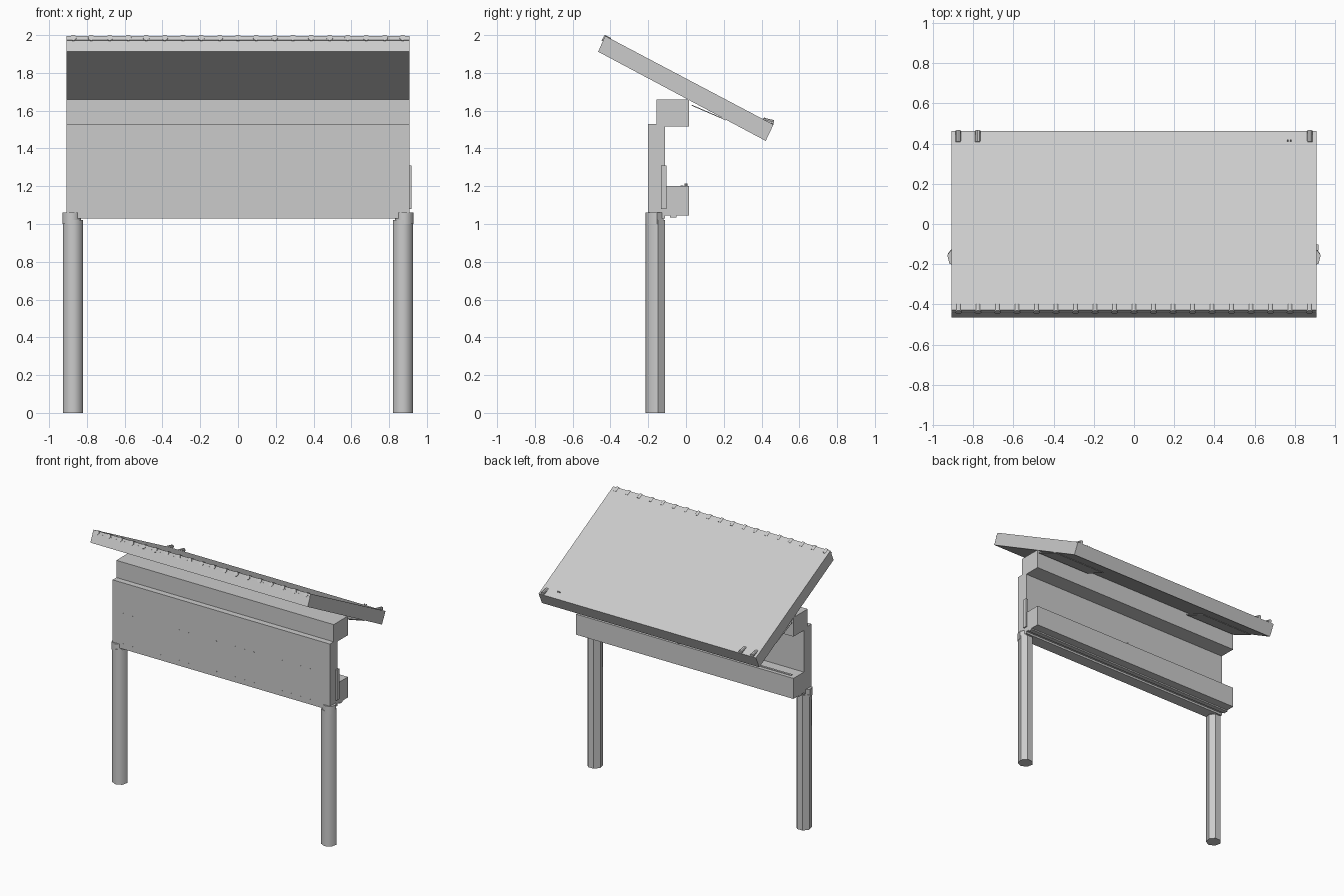
import bpy, bmesh, math
from mathutils import Vector, Matrix

if "Cube" in bpy.data.objects:
    bpy.data.objects.remove(bpy.data.objects["Cube"])


def finish(name, bm):
    bmesh.ops.recalc_face_normals(bm, faces=bm.faces)
    me = bpy.data.meshes.new(name)
    bm.to_mesh(me)
    bm.free()
    ob = bpy.data.objects.new(name, me)
    bpy.context.collection.objects.link(ob)
    return ob


def extrude_x(name, profile, x0, x1):
    """Solid from a (y, z) side profile, extruded along x."""
    bm = bmesh.new()
    face = bm.faces.new([bm.verts.new((x0, y, z)) for y, z in profile])
    ext = bmesh.ops.extrude_face_region(bm, geom=[face])
    vs = [v for v in ext["geom"] if isinstance(v, bmesh.types.BMVert)]
    bmesh.ops.translate(bm, vec=(x1 - x0, 0, 0), verts=vs)
    return finish(name, bm)


def box(name, x0, x1, y0, y1, z0, z1):
    return extrude_x(name, [(y0, z0), (y1, z0), (y1, z1), (y0, z1)], x0, x1)


def add_rod(bm, p, q, r, n=10):
    """Short rod from p to q."""
    p, q = Vector(p), Vector(q)
    m = Matrix.Translation((p + q) / 2) @ (q - p).to_track_quat('Z', 'Y').to_matrix().to_4x4()
    bmesh.ops.create_cone(bm, cap_ends=True, segments=n, radius1=r, radius2=r,
                          depth=(q - p).length, matrix=m)


def post(name, x, y, r, z0, z1):
    """Seven-sided post: rounded front, faceted back."""
    bm = bmesh.new()
    ring = [(x + r * math.cos(a), y + r * math.sin(a))
            for a in (math.radians(-90 + i * 360 / 7) for i in range(7))]
    face = bm.faces.new([bm.verts.new((a, b, z0)) for a, b in ring])
    ext = bmesh.ops.extrude_face_region(bm, geom=[face])
    bmesh.ops.translate(bm, vec=(0, 0, z1 - z0),
                        verts=[v for v in ext["geom"] if isinstance(v, bmesh.types.BMVert)])
    for f in bm.faces:
        f.smooth = True
    for e in bm.edges:
        a, b = e.verts
        upright = abs(a.co.z - b.co.z) > 0.01
        e.smooth = upright and a.co.y < y - 0.02
    return finish(name, bm)


W = 0.908

# Main boards and ledges
box("main_board", -W, W, -0.20, -0.11, 1.03, 1.53)
box("upper_beam", -W, W, -0.155, 0.015, 1.515, 1.66)
box("lower_shelf", -W, W, -0.112, 0.015, 1.045, 1.20)
box("bottom_rail", -W, W, -0.085, -0.05, 1.035, 1.047)

# Sloping roof panel
extrude_x("roof_panel", [(-0.465, 1.912), (0.422, 1.44), (0.463, 1.526), (-0.428, 1.996)], -W, W)

# Corrugation ends peeking from the roof's front edge
bm = bmesh.new()
slope = Vector((0, 0.883, -0.47))
for i in range(19):
    c = Vector(((i - 9) * 0.097, -0.435, 1.985))
    add_rod(bm, c - slope * 0.004, c + slope * 0.035, 0.017, 12)
finish("roof_ridge_ends", bm)
extrude_x("roof_sheet_edge", [(-0.443, 1.974), (-0.40, 1.953), (-0.398, 1.959), (-0.44, 1.981)], -W, W)

# Ridge ends at the back of the roof
bm = bmesh.new()
for x in (-0.875, -0.778, 0.875):
    add_rod(bm, (x, 0.407, 1.549), (x, 0.464, 1.536), 0.014)
finish("rear_ridge_ends", bm)
bm = bmesh.new()
for x in (0.765, 0.78):
    add_rod(bm, (x, 0.407, 1.54), (x, 0.418, 1.562), 0.004, 6)
finish("roof_pins", bm)

# Thin plates below the roof
for side, x0, x1 in (("left", -W, -0.46), ("right", 0.46, W)):
    extrude_x("roof_plate_" + side,
              [(0.03, 1.626), (0.212, 1.548), (0.214, 1.552), (0.032, 1.631)], x0, x1)

# Posts with a narrower tongue reaching in front of the board
for side, s in (("left", -1), ("right", 1)):
    post("post_" + side, s * 0.873, -0.16, 0.055, 0, 1.02)
    post("post_tongue_" + side, s * 0.88, -0.165, 0.05, 1.0, 1.06)

# Small fittings
box("side_strip", 0.90, 0.918, -0.132, -0.102, 1.08, 1.31)
box("shelf_strip", -0.87, -0.60, -0.028, -0.012, 1.19, 1.205)
bm = bmesh.new()
add_rod(bm, (0.06, 0.0, 1.195), (0.06, 0.0, 1.215), 0.008, 8)
finish("shelf_knob", bm)

# Two rows of nails on the front
bm = bmesh.new()
for z in (1.07, 1.30):
    for i in range(22):
        add_rod(bm, (-0.82 + i * 1.64 / 21, -0.198, z), (-0.82 + i * 1.64 / 21, -0.202, z), 0.003, 6)
finish("front_nails", bm)
